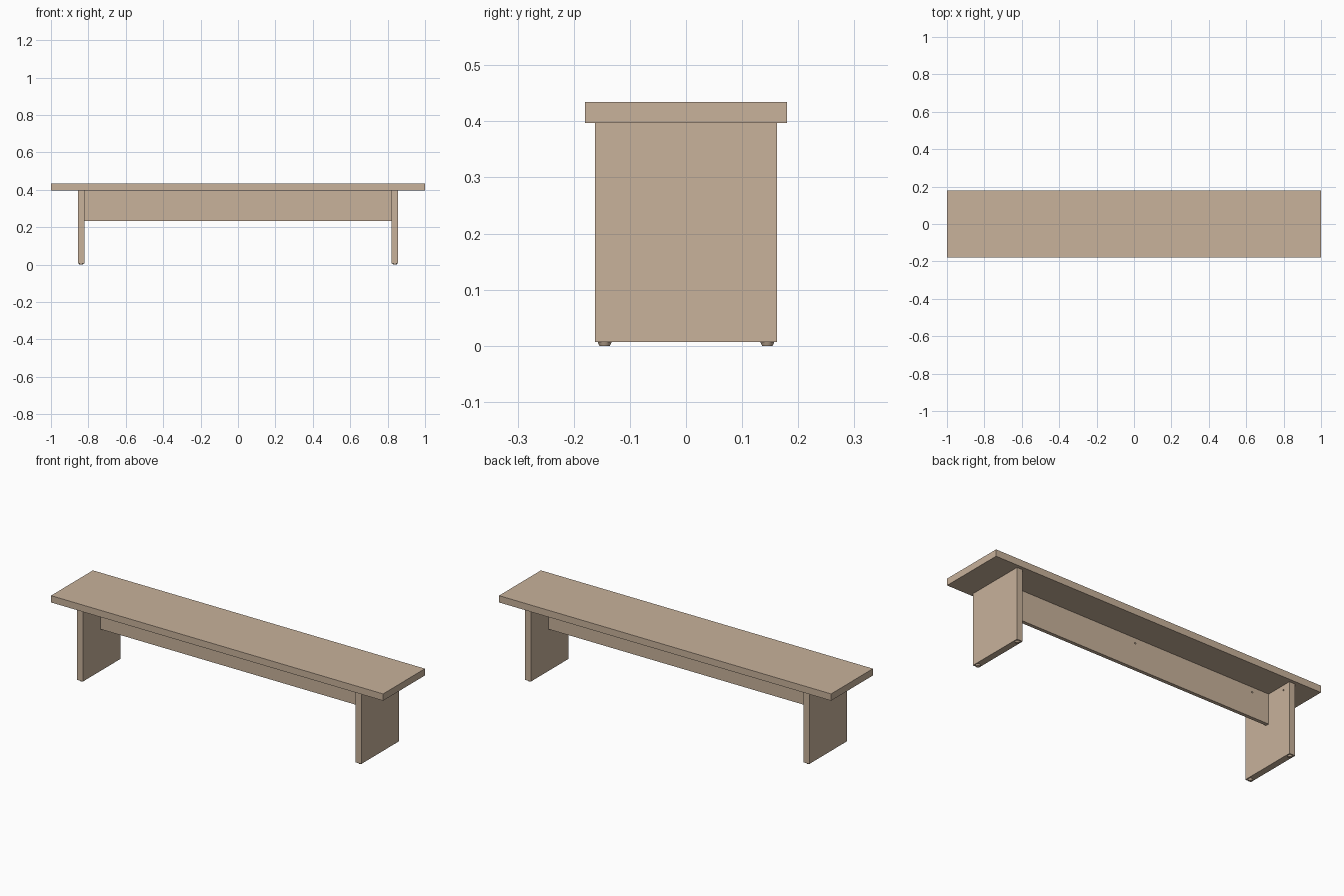
import bpy
import math
from mathutils import Matrix

if "Cube" in bpy.data.objects:
    bpy.data.objects.remove(bpy.data.objects["Cube"])

wood = bpy.data.materials.new("light oak")
wood.diffuse_color = (0.578, 0.445, 0.328, 1)
wood.use_nodes = True
wood.node_tree.nodes["Principled BSDF"].inputs["Base Color"].default_value = wood.diffuse_color


def box(name, x, y, z):
    """Box between (min, max) pairs on each axis."""
    bpy.ops.mesh.primitive_cube_add(size=1)
    ob = bpy.context.object
    ob.name = name
    size = [b - a for a, b in (x, y, z)]
    mid = [(a + b) / 2 for a, b in (x, y, z)]
    ob.data.transform(Matrix.Translation(mid) @ Matrix.Diagonal((*size, 1)))
    ob.data.materials.append(wood)
    return ob


def drill(target, points, axis):
    """Cut small screw holes, 6 mm wide, along the x or y axis."""
    for p in points:
        bpy.ops.mesh.primitive_cylinder_add(
            vertices=12, radius=0.004, depth=0.012, location=p,
            rotation=(0, math.pi / 2, 0) if axis == "x" else (math.pi / 2, 0, 0))
        cutter = bpy.context.object
        mod = target.modifiers.new("screw_hole", "BOOLEAN")
        mod.object, mod.operation, mod.solver = cutter, "DIFFERENCE", "EXACT"
        bpy.context.view_layer.objects.active = target
        bpy.ops.object.modifier_apply(modifier=mod.name)
        bpy.data.objects.remove(cutter)


# Seat plank
box("seat", (-1, 1), (-0.18, 0.18), (0.397, 0.434))

# Central rail under the seat, with screw holes on the back
rail = box("rail", (-0.821, 0.821), (-0.0095, 0.0095), (0.234, 0.397))
drill(rail, [(x, 0.0095, 0.37) for x in (-0.72, 0, 0.72)], "y")

for side, s in (("left", -1), ("right", 1)):
    # Panel leg with screw holes on its inner face
    leg = box(side + "_leg", sorted((s * 0.821, s * 0.856)), (-0.162, 0.162), (0.007, 0.397))
    drill(leg, [(s * 0.821, y, 0.37) for y in (-0.118, 0.118)], "x")

    # Tapered glides under the leg
    for end, y in (("front", -0.145), ("back", 0.145)):
        bpy.ops.mesh.primitive_cone_add(vertices=24, radius1=0.0095, radius2=0.0125,
                                        depth=0.007, location=(s * 0.8385, y, 0.0035))
        glide = bpy.context.object
        glide.name = f"{side}_{end}_glide"
        glide.data.materials.append(wood)
        bpy.ops.object.shade_smooth_by_angle(angle=math.radians(30))
